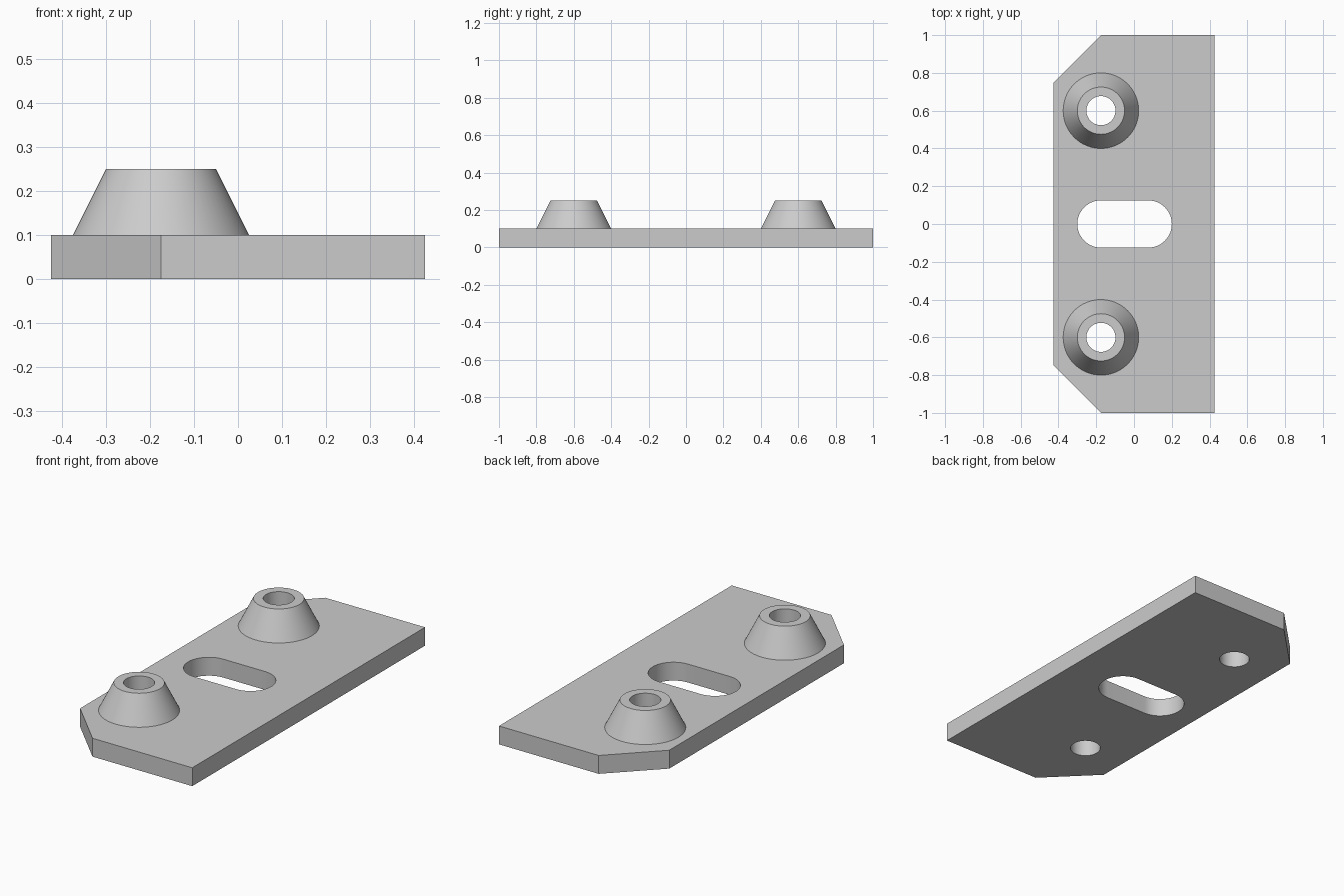
import bpy
import bmesh
from math import cos, sin, pi, radians

if "Cube" in bpy.data.objects:
    bpy.data.objects.remove(bpy.data.objects["Cube"], do_unlink=True)

HALF_W, HALF_L, THICK, CHAMFER = 0.425, 1.0, 0.1, 0.25
BOSS_X, BOSS_Y, BOSS_TOP = -0.175, 0.6, 0.25
BASE_R, TOP_R, HOLE_R = 0.2, 0.125, 0.077
SLOT_X, SLOT_R = -0.05, 0.125
SEGMENTS = 64

grey = bpy.data.materials.new("plain_grey")
grey.use_nodes = True
grey.diffuse_color = (0.6, 0.6, 0.6, 1)
grey.node_tree.nodes["Principled BSDF"].inputs["Base Color"].default_value = (0.6, 0.6, 0.6, 1)


def arc(cx, cy, r, start, sweep, steps):
    return [(cx + r * cos(start + sweep * i / steps),
             cy + r * sin(start + sweep * i / steps)) for i in range(steps + 1)]


def finish(name, bm):
    bmesh.ops.remove_doubles(bm, verts=bm.verts, dist=1e-5)
    bmesh.ops.recalc_face_normals(bm, faces=bm.faces)
    mesh = bpy.data.meshes.new(name)
    bm.to_mesh(mesh)
    bm.free()
    mesh.materials.clear()
    mesh.materials.append(grey)
    obj = bpy.data.objects.new(name, mesh)
    bpy.context.collection.objects.link(obj)
    bpy.ops.object.select_all(action="DESELECT")
    obj.select_set(True)
    bpy.context.view_layer.objects.active = obj
    bpy.ops.object.shade_smooth_by_angle(angle=radians(30))
    return obj


def plate(name, loops):
    """Extrude an outline with inner loops as through holes."""
    curve = bpy.data.curves.new(name + "_outline", "CURVE")
    curve.dimensions = "2D"
    curve.fill_mode = "BOTH"
    curve.extrude = THICK / 2
    for loop in loops:
        spline = curve.splines.new("POLY")
        spline.points.add(len(loop) - 1)
        for point, (x, y) in zip(spline.points, loop):
            point.co = (x, y, 0, 1)
        spline.use_cyclic_u = True
    helper = bpy.data.objects.new(name + "_outline", curve)
    bpy.context.collection.objects.link(helper)
    graph = bpy.context.evaluated_depsgraph_get()
    mesh = bpy.data.meshes.new_from_object(helper.evaluated_get(graph))
    bm = bmesh.new()
    bm.from_mesh(mesh)
    bpy.data.objects.remove(helper, do_unlink=True)
    bpy.data.meshes.remove(mesh)
    bmesh.ops.translate(bm, verts=bm.verts, vec=(0, 0, THICK / 2))
    return finish(name, bm)


def boss(name, y):
    """Revolve a closed profile into a tapered hollow boss."""
    profile = [(BASE_R, THICK), (TOP_R, BOSS_TOP), (HOLE_R, BOSS_TOP), (HOLE_R, THICK)]
    bm = bmesh.new()
    verts = [bm.verts.new((r, 0, z)) for r, z in profile]
    edges = [bm.edges.new((verts[i - 1], verts[i])) for i in range(len(verts))]
    bmesh.ops.spin(bm, geom=verts + edges, cent=(0, 0, 0), axis=(0, 0, 1),
                   angle=2 * pi, steps=SEGMENTS, use_merge=True)
    bmesh.ops.translate(bm, verts=bm.verts, vec=(BOSS_X, y, 0))
    return finish(name, bm)


# Plate: two clipped corners, a rounded slot and two screw holes
outline = [(HALF_W, -HALF_L), (HALF_W, HALF_L),
           (-HALF_W + CHAMFER, HALF_L), (-HALF_W, HALF_L - CHAMFER),
           (-HALF_W, CHAMFER - HALF_L), (-HALF_W + CHAMFER, -HALF_L)]
slot = (arc(SLOT_X + SLOT_R, 0, SLOT_R, -pi / 2, pi, SEGMENTS // 2)
        + arc(SLOT_X - SLOT_R, 0, SLOT_R, pi / 2, pi, SEGMENTS // 2))
holes = [arc(BOSS_X, side * BOSS_Y, HOLE_R, 0, 2 * pi, SEGMENTS)[:-1] for side in (-1, 1)]
plate("base_plate", [outline, slot] + holes)

# Tapered bosses around the screw holes
for side, label in ((-1, "front"), (1, "back")):
    boss(label + "_boss", side * BOSS_Y)
